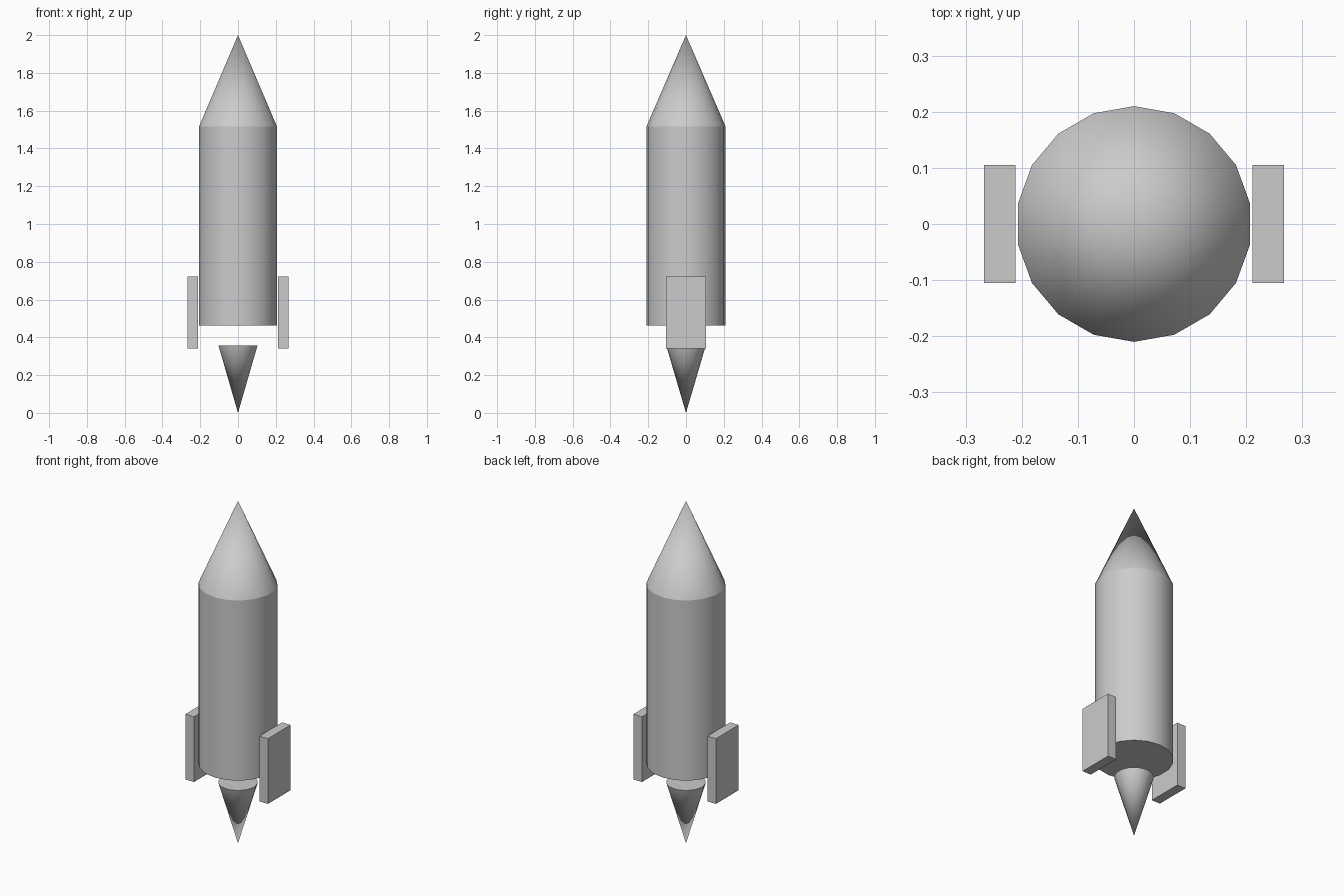
import bpy, math

if "Cube" in bpy.data.objects:
    bpy.data.objects.remove(bpy.data.objects["Cube"])

SIDES = 18
R = 0.21


def lathe(name, r_bottom, r_top, z0, z1):
    """Capped cylinder or cone between two heights."""
    bpy.ops.mesh.primitive_cone_add(vertices=SIDES, radius1=r_bottom, radius2=r_top,
                                    depth=z1 - z0, end_fill_type='NGON',
                                    location=(0, 0, (z0 + z1) / 2))
    obj = bpy.context.object
    obj.name = name
    bpy.ops.object.shade_smooth_by_angle(angle=math.radians(25))
    return obj


def box(name, lo, hi):
    """Box between two corners."""
    bpy.ops.mesh.primitive_cube_add(size=1, location=[(a + b) / 2 for a, b in zip(lo, hi)])
    obj = bpy.context.object
    obj.name = name
    obj.scale = [b - a for a, b in zip(lo, hi)]
    bpy.ops.object.transform_apply(location=False, rotation=False, scale=True)
    return obj


# Main hull and pointed nose
lathe("body", R, R, 0.463, 1.515)
lathe("nose_cone", R, 0, 1.515, 2.0)

# Flame floating below the hull, pointing down
lathe("exhaust_flame", 0, R / 2, 0.0, 0.357)

# Side fins, just clear of the hull
for side, x0, x1 in (("left", -0.267, -0.211), ("right", 0.211, 0.267)):
    box(side + "_fin", (x0, -0.105, 0.341), (x1, 0.105, 0.722))
